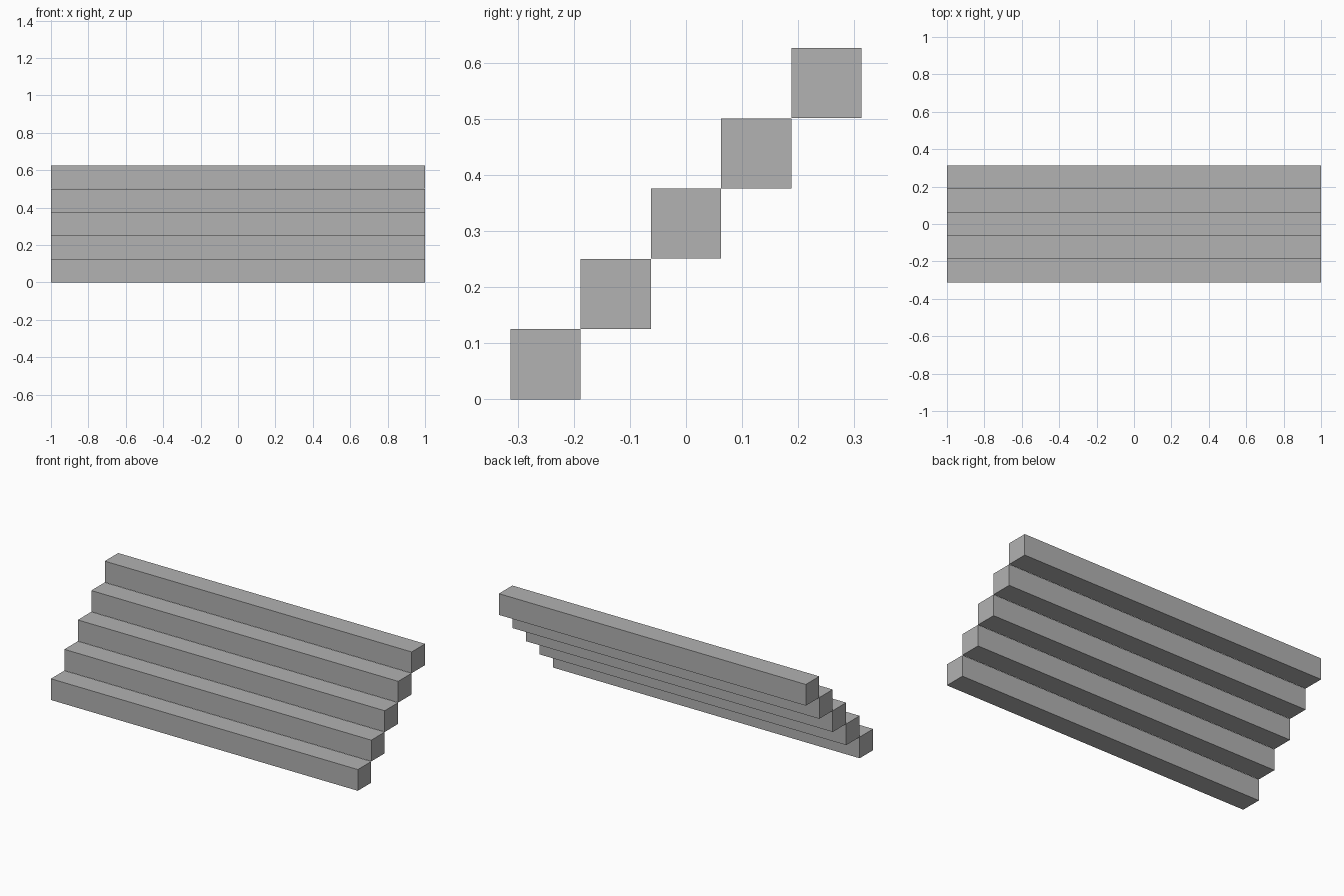
import bpy

cube = bpy.data.objects.get("Cube")
if cube:
    bpy.data.objects.remove(cube, do_unlink=True)

# Stone grey material
GREY = (0.445, 0.445, 0.445, 1)
grey = bpy.data.materials.new("stone grey")
grey.use_nodes = True
grey.diffuse_color = GREY
grey.node_tree.nodes["Principled BSDF"].inputs["Base Color"].default_value = GREY

COUNT = 5
WIDTH = 2.0
PITCH = 0.1253
SIZE = 0.125


def add_step(index):
    """One square beam, each set one pitch further back and up."""
    y = (index - (COUNT - 1) / 2) * PITCH
    z = index * PITCH + SIZE / 2
    bpy.ops.mesh.primitive_cube_add(size=1, location=(0, y, z))
    step = bpy.context.object
    step.name = f"step_{index + 1}"
    step.scale = (WIDTH, SIZE, SIZE)
    bpy.ops.object.transform_apply(location=False, rotation=False, scale=True)
    step.data.materials.append(grey)


# Flight of steps rising toward the back
for i in range(COUNT):
    add_step(i)
